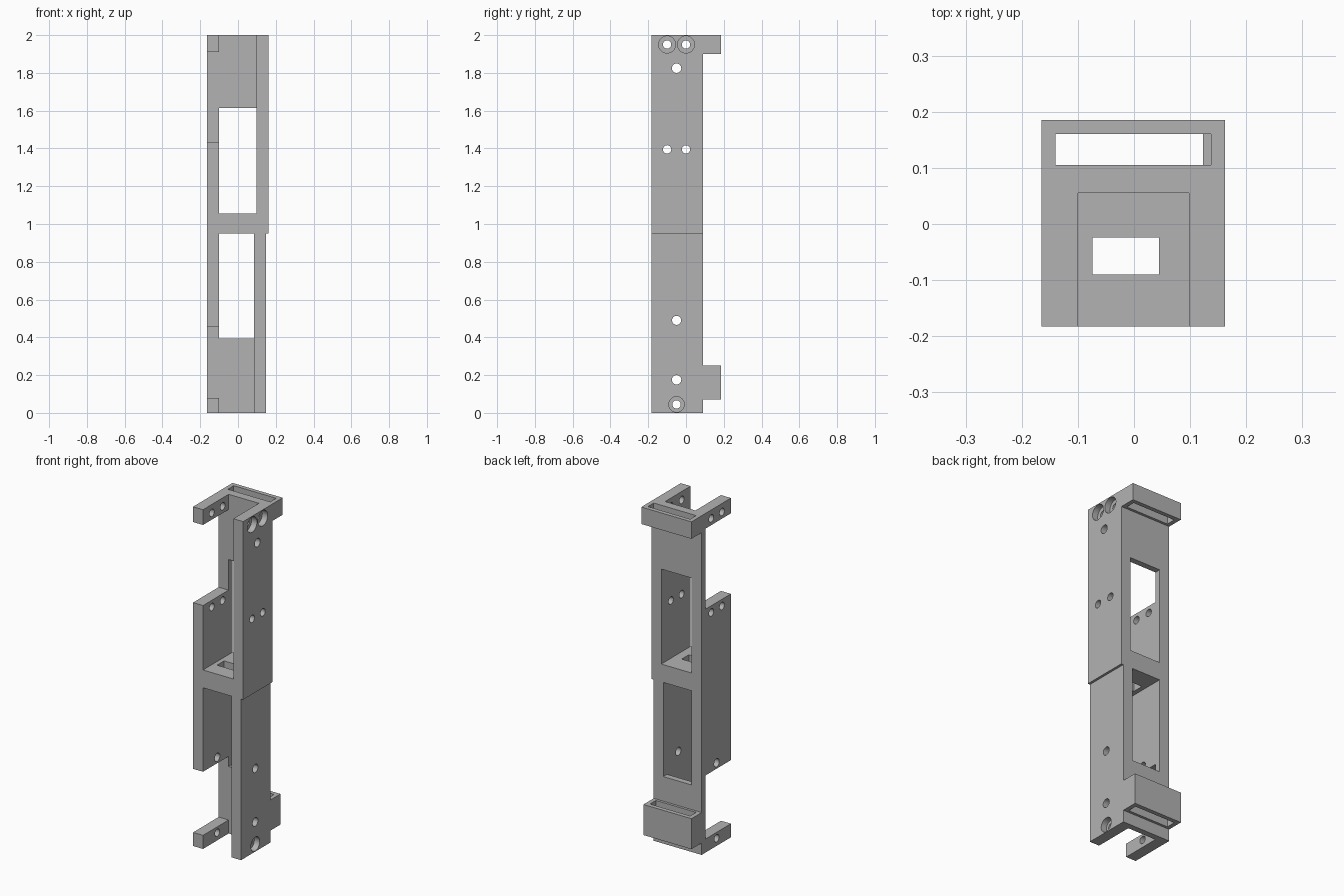
import bpy, math

cube = bpy.data.objects.get("Cube")
if cube:
    bpy.data.objects.remove(cube, do_unlink=True)

grey = bpy.data.materials.new("plain grey")
grey.use_nodes = True
grey.diffuse_color = (0.45, 0.45, 0.45, 1)
grey.node_tree.nodes["Principled BSDF"].inputs["Base Color"].default_value = (0.45, 0.45, 0.45, 1)


def box(name, x, y, z):
    """Box from (low, high) pairs on each axis."""
    bpy.ops.mesh.primitive_cube_add(size=1)
    ob = bpy.context.object
    ob.name = name
    for v in ob.data.vertices:
        v.co = [r[0] if c < 0 else r[1] for c, r in zip(v.co, (x, y, z))]
    ob.data.materials.append(grey)
    return ob


def rod(name, x, y, z, radius):
    """Cylinder lying along x."""
    bpy.ops.mesh.primitive_cylinder_add(
        vertices=32, radius=radius, depth=x[1] - x[0],
        location=((x[0] + x[1]) / 2, y, z), rotation=(0, math.pi / 2, 0))
    ob = bpy.context.object
    ob.name = name
    ob.data.materials.append(grey)
    return ob


def combine(target, tool, operation):
    mod = target.modifiers.new(operation.lower(), 'BOOLEAN')
    mod.operation = operation
    mod.solver = 'EXACT'
    mod.object = tool
    bpy.ops.object.select_all(action='DESELECT')
    bpy.context.view_layer.objects.active = target
    target.select_set(True)
    bpy.ops.object.modifier_apply(modifier=mod.name)
    bpy.data.objects.remove(tool, do_unlink=True)


FRONT, INNER, BACK, LOOP = -0.183, 0.055, 0.09, 0.185
LEFT, LEFT_IN = -0.165, -0.10


def frame(name, right, right_in, z, loop_z, pocket_z, window_z, gap_z, holes, bores):
    """Channel with a strap loop, a back window, a gap in one wall and screw holes."""
    ob = box(name, (LEFT, right), (FRONT, BACK), z)
    combine(ob, box("strap_loop", (LEFT, right), (INNER + 0.02, LOOP), loop_z), 'UNION')
    cutters = [
        box("slot", (-0.14, right - 0.025), (0.105, 0.16), (loop_z[0] - 0.1, loop_z[1] + 0.1)),
        box("pocket", (LEFT_IN, right_in), (FRONT - 0.1, INNER), pocket_z),
        box("window", (LEFT_IN, right_in), (0, BACK + 0.02), window_z),
        box("wall_gap", (LEFT - 0.1, LEFT_IN + 0.02), (FRONT - 0.1, INNER), gap_z),
    ]
    cutters += [rod("hole", (-0.3, 0.3), y, h, r) for y, h, r in holes]
    cutters += [rod("counterbore", (right - 0.035, right + 0.1), y, h, r) for y, h, r in bores]
    for c in cutters:
        combine(ob, c, 'DIFFERENCE')
    return ob


# Upper channel, including the shelf at its foot
upper = frame("upper_frame", 0.162, 0.098, (0.95, 2.0), (1.90, 2.0), (1.055, 2.1),
              (1.055, 1.615), (1.435, 1.91),
              [(-0.10, 1.95, 0.022), (0, 1.95, 0.022), (-0.05, 1.825, 0.025),
               (-0.10, 1.395, 0.022), (0, 1.395, 0.022)],
              [(-0.10, 1.95, 0.045), (0, 1.95, 0.045)])
combine(upper, box("shelf_opening", (-0.074, 0.045), (-0.09, -0.024), (0.9, 1.1)), 'DIFFERENCE')

# Lower channel, slightly narrower and open at the bottom
lower = frame("lower_frame", 0.148, 0.085, (0, 0.95), (0.07, 0.25), (-0.1, 0.95),
              (0.395, 0.95), (0.08, 0.455),
              [(-0.05, 0.49, 0.024), (-0.05, 0.175, 0.025), (-0.05, 0.045, 0.022)],
              [(-0.05, 0.045, 0.041)])

# Smooth hole walls, sharp edges elsewhere
for ob in (upper, lower):
    bpy.ops.object.select_all(action='DESELECT')
    bpy.context.view_layer.objects.active = ob
    ob.select_set(True)
    bpy.ops.object.shade_smooth_by_angle(angle=math.radians(30))
